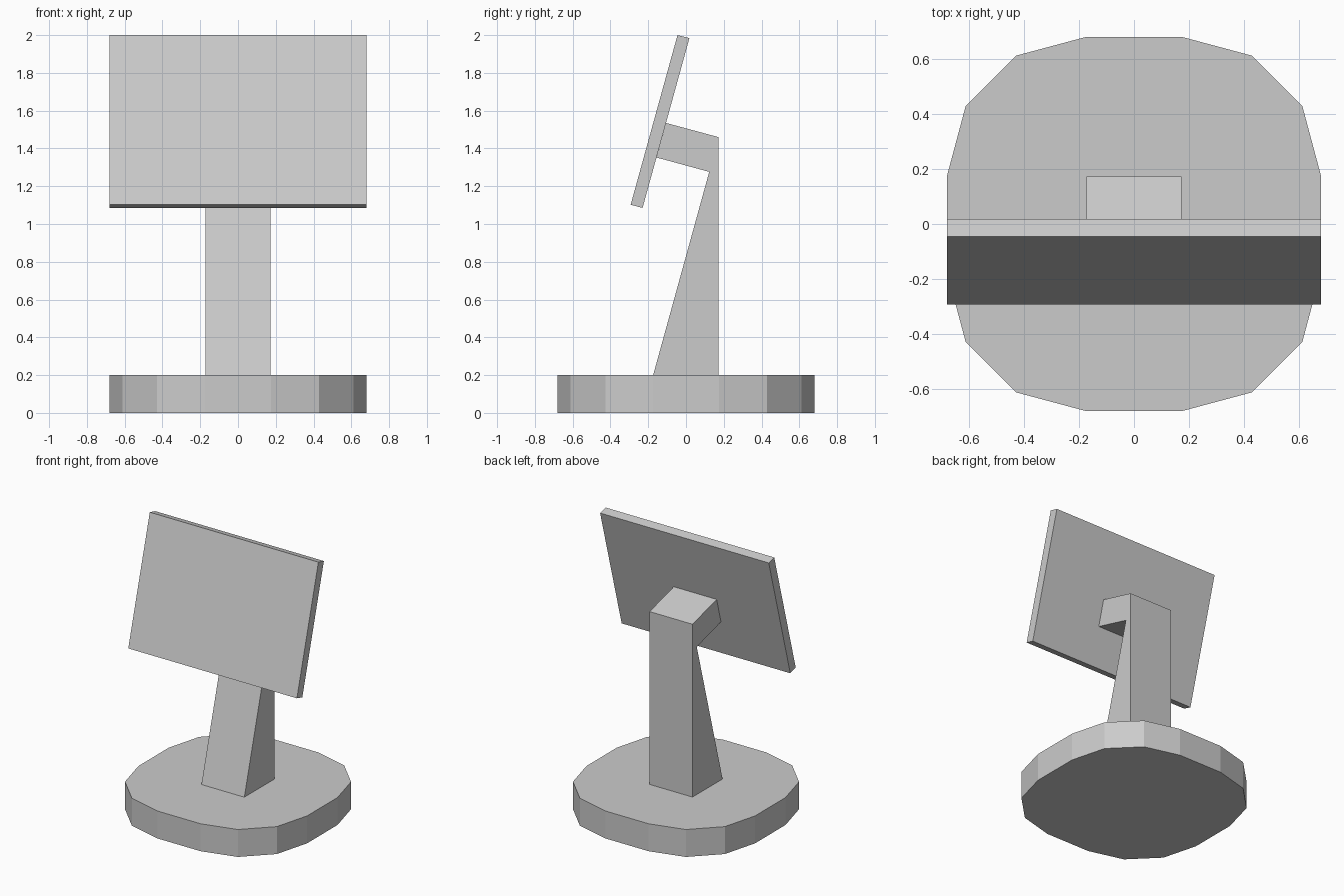
import bpy, bmesh, math

if "Cube" in bpy.data.objects:
    bpy.data.objects.remove(bpy.data.objects["Cube"])


def prism(name, points, height, place):
    """Extrude a closed 2D profile; place(a, b, h) maps it to xyz."""
    bm = bmesh.new()
    face = bm.faces.new([bm.verts.new(place(a, b, 0)) for a, b in points])
    ext = bmesh.ops.extrude_face_region(bm, geom=[face])
    offset = [q - p for p, q in zip(place(0, 0, 0), place(0, 0, height))]
    verts = [g for g in ext["geom"] if isinstance(g, bmesh.types.BMVert)]
    bmesh.ops.translate(bm, verts=verts, vec=offset)
    bmesh.ops.recalc_face_normals(bm, faces=bm.faces)
    mesh = bpy.data.meshes.new(name)
    bm.to_mesh(mesh)
    bm.free()
    obj = bpy.data.objects.new(name, mesh)
    bpy.context.collection.objects.link(obj)
    return obj


def side_prism(name, points, width):
    """Side profile in (y, z), centred across x."""
    return prism(name, points, width, lambda y, z, h: (h - width / 2, y, z))


# Base: square with rounded corners, three segments each
half, radius = 0.68, 0.505
outline = []
for corner in range(4):
    mid = math.radians(45 + 90 * corner)
    cx = math.copysign(half - radius, math.cos(mid))
    cy = math.copysign(half - radius, math.sin(mid))
    for step in range(4):
        a = math.radians(90 * corner + 30 * step)
        outline.append((cx + radius * math.cos(a), cy + radius * math.sin(a)))
prism("base", outline, 0.2, lambda x, y, h: (x, y, h))

# Stand: tapered post with a tilted arm to the screen
side_prism("stand", [(-0.174, 0.2), (0.172, 0.2), (0.172, 1.46),
                     (-0.106, 1.535), (-0.156, 1.352), (0.123, 1.276)], 0.346)

# Screen panel, leaning back
side_prism("screen", [(-0.293, 1.102), (-0.23, 1.085),
                      (0.018, 1.984), (-0.045, 2.0)], 1.36)
